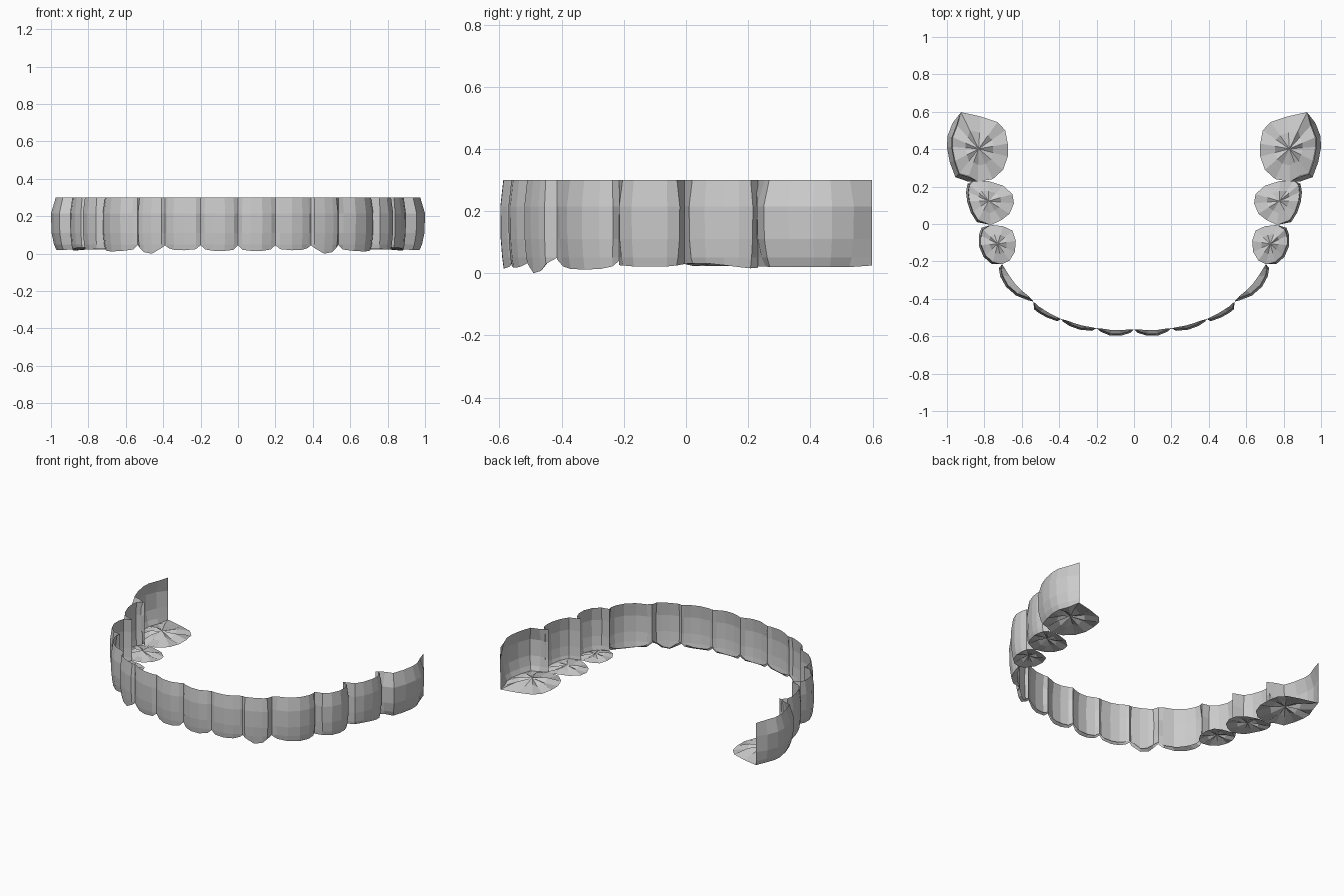
import bpy, bmesh
from mathutils import Vector

if "Cube" in bpy.data.objects:
    bpy.data.objects.remove(bpy.data.objects["Cube"])

# rows above the biting edge: (height, share of the bulge pulled inwards)
ROWS = [(0.30, 0.8), (0.215, 0.0), (0.11, 0.1), (0.05, 0.5)]


def inward(pts, i):
    """Direction from the outer wall towards the inside of the arch."""
    t = (pts[min(i + 1, len(pts) - 1)] - pts[max(i - 1, 0)]).normalized()
    return Vector((-t.y, t.x))


def tooth(name, outer, tips, bulge, inner=None, dent=0.02):
    """Open shell: outer wall following `outer`, plus a biting surface."""
    pts = [Vector(p) for p in outer]
    n = len(pts)
    bm = bmesh.new()

    def row(zs, pull):
        vs = []
        for i, p in enumerate(pts):
            k = 0.0 if i in (0, n - 1) else pull * bulge
            q = p + inward(pts, i) * k
            vs.append(bm.verts.new((q.x, q.y, zs[i])))
        return vs

    # outer wall
    rows = [row([z] * n, pull) for z, pull in ROWS]
    rows.append(row(tips, 0.9))
    for a, b in zip(rows, rows[1:]):
        for i in range(n - 1):
            bm.faces.new((a[i], b[i], b[i + 1], a[i + 1]))
    edge = rows[-1]

    if inner:
        # broad chewing surface: a shallow faceted dish
        z = (tips[0] + tips[-1]) / 2
        rim = edge + [bm.verts.new((x, y, z)) for x, y in inner]
        mid = sum((v.co for v in rim), Vector()) / len(rim)
        ring = []
        for i, v in enumerate(rim):
            q = mid.lerp(v.co, 0.5)
            q.z += dent * (0.9 if i % 2 else 0.2)
            ring.append(bm.verts.new(q))
        centre = bm.verts.new(mid + Vector((0, 0, dent)))
        for i in range(len(rim)):
            j = (i + 1) % len(rim)
            bm.faces.new((rim[i], ring[i], ring[j], rim[j]))
            bm.faces.new((ring[i], centre, ring[j]))
    else:
        # thin incisal lip folded back to the line between the contacts
        lip = []
        for i in range(n):
            f = i / (n - 1)
            q = pts[0].lerp(pts[-1], f)
            w = pts[i] + inward(pts, i) * bulge
            q = q.lerp(w, 0.3) if 0 < i < n - 1 else pts[i]
            lip.append(bm.verts.new((q.x, q.y, tips[i] + 0.012)))
        for i in range(n - 1):
            bm.faces.new((edge[i], lip[i], lip[i + 1], edge[i + 1]))

    bmesh.ops.remove_doubles(bm, verts=bm.verts, dist=0.0005)
    bmesh.ops.recalc_face_normals(bm, faces=bm.faces)
    # the wall must face out of the arch
    bm.faces.ensure_lookup_table()
    wall = bm.faces[n // 2]
    if wall.normal.xy.dot(inward(pts, n // 2)) > 0:
        bmesh.ops.reverse_faces(bm, faces=bm.faces)
    me = bpy.data.meshes.new(name)
    bm.to_mesh(me)
    bm.free()
    ob = bpy.data.objects.new(name, me)
    bpy.context.collection.objects.link(ob)
    mirror = ob.modifiers.new("mirror", 'MIRROR')
    mirror.use_mirror_merge = False
    return ob


# front teeth
tooth("central_incisor",
      [(0.0, -0.563), (0.02, -0.582), (0.07, -0.597), (0.13, -0.596),
       (0.18, -0.575), (0.20, -0.557)],
      [0.045, 0.02, 0.015, 0.015, 0.022, 0.045], 0.012)
tooth("lateral_incisor",
      [(0.20, -0.557), (0.225, -0.571), (0.29, -0.565), (0.345, -0.545),
       (0.38, -0.522), (0.39, -0.508)],
      [0.045, 0.024, 0.018, 0.02, 0.03, 0.045], 0.012)
tooth("canine",
      [(0.39, -0.508), (0.41, -0.52), (0.465, -0.50), (0.51, -0.475),
       (0.535, -0.455), (0.537, -0.415)],
      [0.045, 0.03, 0.0, 0.008, 0.03, 0.05], 0.012)
tooth("first_premolar",
      [(0.537, -0.415), (0.565, -0.408), (0.63, -0.383), (0.685, -0.335),
       (0.715, -0.28), (0.723, -0.235), (0.705, -0.215)],
      [0.045, 0.022, 0.014, 0.012, 0.014, 0.022, 0.04], 0.015)

# back teeth with chewing surfaces
tooth("second_premolar",
      [(0.705, -0.215), (0.76, -0.215), (0.805, -0.175), (0.83, -0.115),
       (0.83, -0.06), (0.815, -0.02), (0.765, -0.005)],
      [0.026, 0.025, 0.022, 0.022, 0.022, 0.025, 0.03], 0.015,
      [(0.70, -0.012), (0.65, -0.035), (0.632, -0.09), (0.637, -0.15),
       (0.665, -0.195)])
tooth("first_molar",
      [(0.765, -0.005), (0.84, 0.01), (0.872, 0.06), (0.892, 0.12),
       (0.898, 0.17), (0.89, 0.215), (0.855, 0.232)],
      [0.03, 0.032, 0.032, 0.026, 0.02, 0.016, 0.018], 0.015,
      [(0.78, 0.23), (0.70, 0.205), (0.65, 0.16), (0.642, 0.11),
       (0.665, 0.055), (0.71, 0.02)])
tooth("second_molar",
      [(0.835, 0.227), (0.89, 0.228), (0.955, 0.25), (0.985, 0.33),
       (1.0, 0.41), (0.997, 0.47), (0.97, 0.54), (0.925, 0.598)],
      [0.022, 0.022, 0.02, 0.02, 0.02, 0.02, 0.02, 0.025], 0.032,
      [(0.82, 0.575), (0.73, 0.545), (0.688, 0.50), (0.675, 0.43),
       (0.675, 0.36), (0.70, 0.29), (0.755, 0.24)], 0.03)
